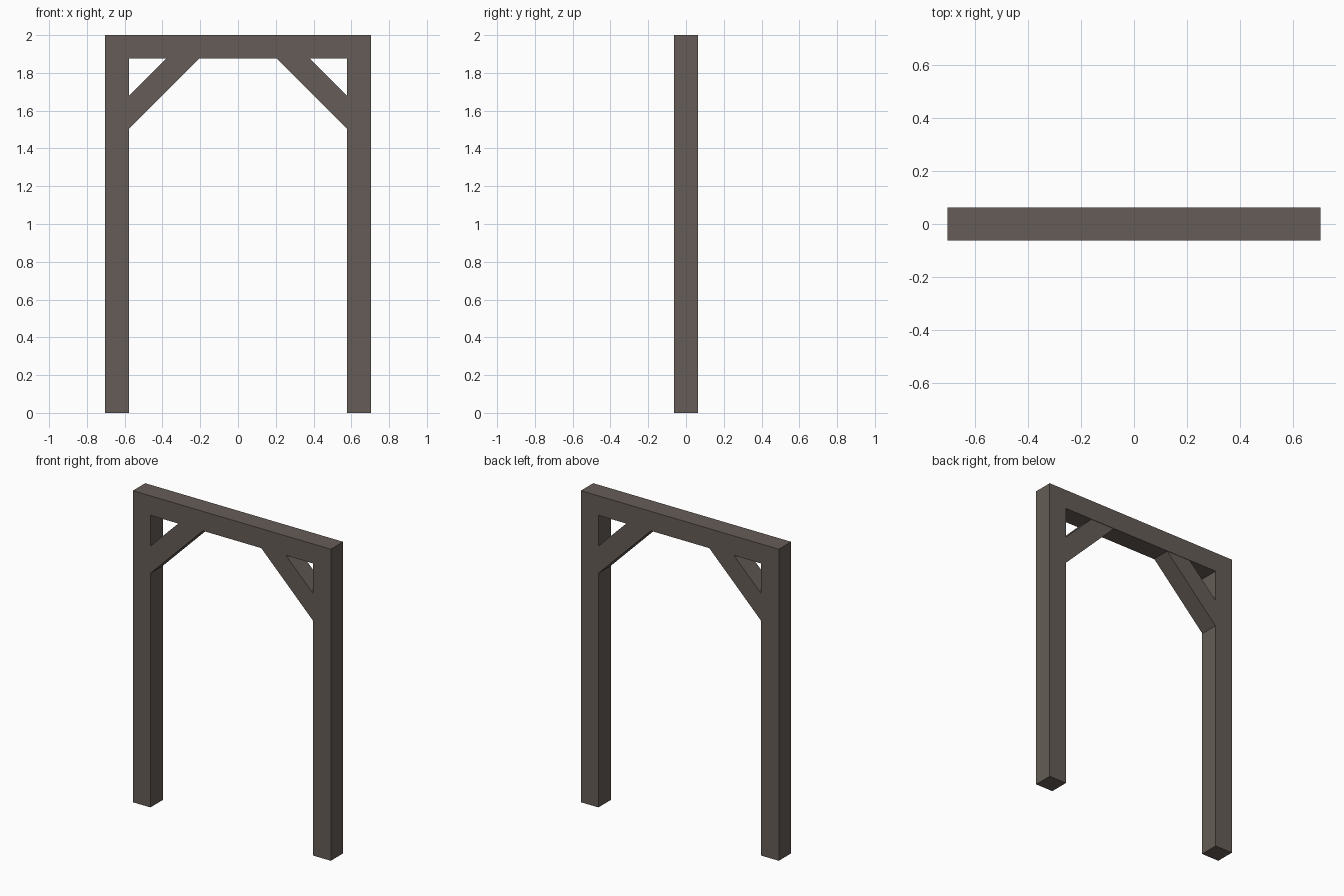
import bpy, bmesh

if "Cube" in bpy.data.objects:
    bpy.data.objects.remove(bpy.data.objects["Cube"])

W, H, T = 0.703, 2.0, 0.125      # half width, height, timber size
IN, UNDER = W - T, H - T         # inner post face, underside of lintel

wood = bpy.data.materials.new("dark_wood")
wood.diffuse_color = (0.13, 0.108, 0.095, 1)
wood.use_nodes = True
wood.node_tree.nodes["Principled BSDF"].inputs["Base Color"].default_value = wood.diffuse_color


def extruded(name, profile, depth):
    """Extrude an x-z profile along y, centred on y = 0."""
    bm = bmesh.new()
    face = bm.faces.new([bm.verts.new((x, -depth / 2, z)) for x, z in profile])
    ext = bmesh.ops.extrude_face_region(bm, geom=[face])
    moved = [v for v in ext["geom"] if isinstance(v, bmesh.types.BMVert)]
    bmesh.ops.translate(bm, verts=moved, vec=(0, depth, 0))
    bmesh.ops.recalc_face_normals(bm, faces=bm.faces)
    mesh = bpy.data.meshes.new(name)
    bm.to_mesh(mesh)
    bm.free()
    mesh.materials.append(wood)
    obj = bpy.data.objects.new(name, mesh)
    bpy.context.collection.objects.link(obj)
    return obj


# Two posts and lintel as one continuous frame
extruded("door_frame", [(-W, 0), (-IN, 0), (-IN, UNDER), (IN, UNDER),
                        (IN, 0), (W, 0), (W, H), (-W, H)], T)

# 45 degree corner braces, cut flush against post and lintel
OUTER, INNER = 0.372, 0.197      # distance of brace edges from the corner
for name, s in (("left_brace", -1), ("right_brace", 1)):
    extruded(name, [(s * IN, UNDER - OUTER), (s * IN, UNDER - INNER),
                    (s * (IN - INNER), UNDER), (s * (IN - OUTER), UNDER)], 0.12)
